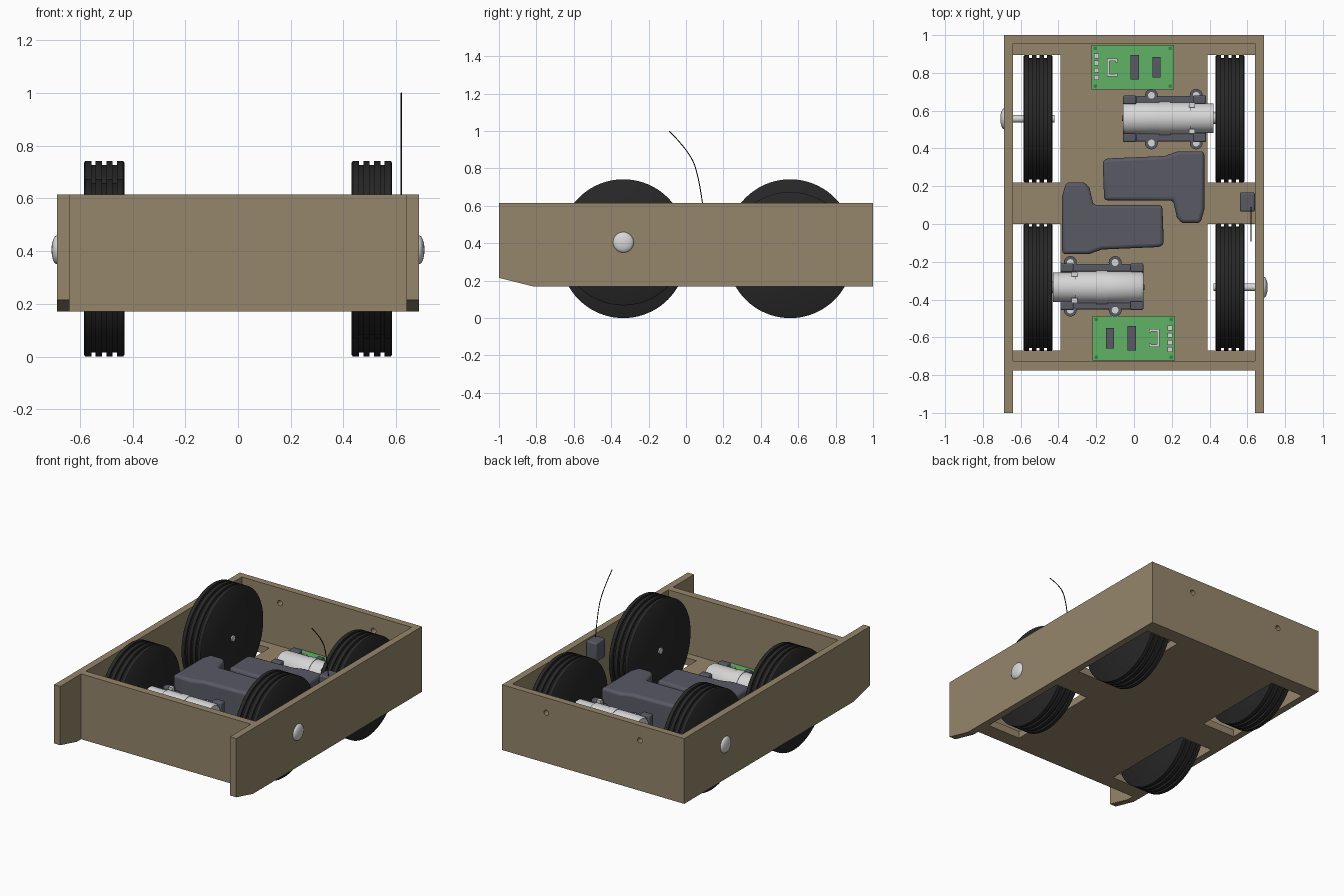
import bpy, bmesh, math
from mathutils import Matrix, Vector

cube = bpy.data.objects.get("Cube")
if cube:
    bpy.data.objects.remove(cube, do_unlink=True)


def material(name, r, g, b):
    m = bpy.data.materials.new(name)
    m.use_nodes = True
    m.diffuse_color = (r, g, b, 1)
    m.node_tree.nodes["Principled BSDF"].inputs["Base Color"].default_value = (r, g, b, 1)
    return m


WOOD = material("tan wood", 0.30, 0.24, 0.145)
RUBBER = material("black rubber", 0.02, 0.02, 0.02)
SLATE = material("slate plastic", 0.10, 0.10, 0.13)
GREEN = material("board green", 0.12, 0.45, 0.13)
DARK_GREEN = material("dark green", 0.05, 0.22, 0.06)
SILVER = material("silver metal", 0.68, 0.68, 0.68)


def finish(name, bm, mat, bevel=0.0, smooth=False):
    bmesh.ops.recalc_face_normals(bm, faces=bm.faces)
    mesh = bpy.data.meshes.new(name)
    bm.to_mesh(mesh)
    bm.free()
    mesh.materials.append(mat)
    ob = bpy.data.objects.new(name, mesh)
    bpy.context.collection.objects.link(ob)
    if bevel:
        mod = ob.modifiers.new("soft_edges", "BEVEL")
        mod.width, mod.segments = bevel, 3
    if smooth or bevel:
        bpy.ops.object.select_all(action="DESELECT")
        ob.select_set(True)
        bpy.context.view_layer.objects.active = ob
        bpy.ops.object.shade_smooth_by_angle(angle=math.radians(35))
    return ob


def box(name, x, y, z, mat, bevel=0.0):
    """Box from three (low, high) ranges."""
    bm = bmesh.new()
    bmesh.ops.create_cube(bm, size=1)
    for v in bm.verts:
        v.co = [(a + b) / 2 + c * (b - a) for (a, b), c in zip((x, y, z), v.co)]
    return finish(name, bm, mat, bevel)


def prism(name, outline, lo, hi, mat, axis="z", bevel=0.0):
    """Extrude an xy outline along z, or a yz outline along x."""
    bm = bmesh.new()
    place = (lambda p: (p[0], p[1], lo)) if axis == "z" else (lambda p: (lo, p[0], p[1]))
    face = bm.faces.new([bm.verts.new(place(p)) for p in outline])
    new = bmesh.ops.extrude_face_region(bm, geom=[face])["geom"]
    step = Vector((0, 0, hi - lo)) if axis == "z" else Vector((hi - lo, 0, 0))
    bmesh.ops.translate(bm, vec=step, verts=[g for g in new if isinstance(g, bmesh.types.BMVert)])
    return finish(name, bm, mat, bevel)


def lathe(name, profile, centre, mat, steps=64, axis="x"):
    """Spin (along, radius) points about an axis through the centre."""
    bm = bmesh.new()
    verts = [bm.verts.new((a, 0, r)) for a, r in profile]
    edges = [bm.edges.new(pair) for pair in zip(verts, verts[1:])]
    bmesh.ops.spin(bm, geom=verts + edges, axis=(1, 0, 0), cent=(0, 0, 0),
                   angle=math.tau, steps=steps)
    bmesh.ops.remove_doubles(bm, verts=bm.verts, dist=1e-5)
    turn = {"x": Matrix(), "y": Matrix.Rotation(math.pi / 2, 4, "Z"),
            "z": Matrix.Rotation(-math.pi / 2, 4, "Y")}[axis]
    bmesh.ops.transform(bm, matrix=Matrix.Translation(centre) @ turn, verts=bm.verts)
    return finish(name, bm, mat, smooth=True)


def rod(name, lo, hi, radius, centre, mat, axis="x"):
    return lathe(name, [(lo, 0), (lo, radius), (hi, radius), (hi, 0)], centre, mat, 24, axis)


# Chassis tray
BOTTOM, FLOOR, TOP = 0.17, 0.22, 0.615
half = [(0.64, -0.725), (0.64, -0.67), (0.39, -0.67), (0.39, 0), (0.64, 0),
        (0.64, 0.22), (0.39, 0.22), (0.39, 0.895), (0.64, 0.895), (0.64, 0.955)]
prism("floor", half + [(-x, y) for x, y in reversed(half)], BOTTOM, FLOOR, WOOD)
side = [(-1, 0.215), (-0.82, BOTTOM), (1, BOTTOM), (1, TOP), (-1, TOP)]
for s, label in ((1, "left"), (-1, "right")):
    prism(label + "_wall", side, s * 0.64, s * 0.687, WOOD, axis="x")
box("front_wall", (-0.64, 0.64), (-0.775, -0.725), (BOTTOM, TOP), WOOD)
back = box("back_wall", (-0.64, 0.64), (0.955, 1), (BOTTOM, TOP), WOOD)
for s in (1, -1):
    cutter = rod("hole_cutter", -0.1, 0.1, 0.018, (s * 0.353, 0.98, 0.513), WOOD, "y")
    mod = back.modifiers.new("hole", "BOOLEAN")
    mod.operation, mod.object = "DIFFERENCE", cutter
    cutter.hide_render = True
    cutter.hide_set(True)

# Wheels: grooved tyres, two driven and two free on bolts through the walls
RADIUS = 0.337
tread = [(-0.0775, 0), (-0.0775, RADIUS - 0.008), (-0.072, RADIUS)]
for g in (-0.04, 0, 0.04):
    tread += [(g - 0.008, RADIUS), (g - 0.008, RADIUS - 0.015),
              (g + 0.008, RADIUS - 0.015), (g + 0.008, RADIUS)]
tread += [(0.072, RADIUS), (0.0775, RADIUS - 0.008), (0.0775, 0)]
FRONT_Y, BACK_Y, FREE_Z = -0.335, 0.557, 0.405
for name, s, y, z in (("front_left_wheel", 1, FRONT_Y, FREE_Z),
                      ("back_right_wheel", -1, BACK_Y, FREE_Z),
                      ("front_right_wheel", -1, FRONT_Y, RADIUS),
                      ("back_left_wheel", 1, BACK_Y, RADIUS)):
    lathe(name, tread, (s * 0.508, y, z), RUBBER, 80)
    if z == FREE_Z:
        rod(name + "_axle", s * 0.422, s * 0.69, 0.02, (0, y, z), SILVER)
        cap = [(s * (0.687 + 0.021 * math.sin(a)), 0.055 * math.cos(a))
               for a in [i * math.pi / 12 for i in range(7)]]
        lathe(name + "_bolt_head", [(s * 0.687, 0)] + cap, (0, y, z), SILVER, 32)

# Front drive unit: motor with stepped gearbox
unit = []
can = [(-0.46, 0), (-0.46, 0.03), (-0.43, 0.03), (-0.43, 0.078), (-0.31, 0.078),
       (-0.31, 0.085), (-0.2, 0.085), (-0.2, 0.088), (-0.14, 0.088), (-0.14, 0.085),
       (0.035, 0.085), (0.05, 0.075), (0.05, 0)]
unit.append(lathe("motor", can, (0, FRONT_Y, RADIUS), SILVER, 48))
unit.append(rod("motor_pin", 0.03, 0.056, 0.015, (0, FRONT_Y, RADIUS), SLATE))

# Motor cradle with corner posts and screwed bosses
unit.append(box("cradle", (-0.39, 0.05), (-0.445, -0.22), (FLOOR, 0.3), SLATE, 0.01))
for s in (1, -1):
    y = -0.332 + s * 0.1
    for x in (-0.355, 0.015):
        unit.append(box("cradle_post", (x - 0.035, x + 0.035), (y - 0.023, y + 0.023),
                        (FLOOR, 0.4), SLATE, 0.008))
    unit.append(box("cradle_rail", (-0.39, 0.05), (y - 0.02, y + 0.02),
                    (FLOOR, 0.345), SLATE, 0.008))
    for x in (-0.337, -0.1):
        spot = (x, -0.33 + s * 0.126, 0)
        unit.append(rod("cradle_boss", FLOOR, 0.35, 0.034, spot, SLATE, "z"))
        unit.append(rod("cradle_screw", 0.345, 0.356, 0.018, spot, SILVER, "z"))
    unit.append(box("motor_tab", (-0.33, -0.3), (FRONT_Y + s * 0.07 - 0.012, FRONT_Y + s * 0.07 + 0.012),
                    (0.36, 0.42), SILVER))

# Battery pack
pack = [(-0.38, 0.15), (-0.36, 0.22), (-0.26, 0.22), (-0.235, 0.19), (-0.215, 0.1),
        (0.15, 0.1), (0.158, -0.11), (0.13, -0.122), (-0.17, -0.135), (-0.24, -0.16),
        (-0.38, -0.16)]
unit.append(prism("battery_pack", pack, FLOOR, 0.445, SLATE, bevel=0.018))

# Control board
unit.append(box("control_board", (-0.22, 0.217), (-0.722, -0.488), (FLOOR, 0.245), GREEN))
for x in (-0.2, 0.197):
    for y in (-0.705, -0.505):
        unit.append(rod("board_hole", 0.24, 0.247, 0.01, (x, y, 0), DARK_GREEN, "z"))
for x, w, h in ((-0.127, 0.02, 0.055), (-0.012, 0.022, 0.065)):
    unit.append(box("chip", (x - w, x + w), (-0.605 - h, -0.605 + h), (0.245, 0.265), SLATE))
for i in range(4):
    y = -0.665 + i * 0.038
    unit.append(box("pin_block", (0.177, 0.205), (y - 0.013, y + 0.013), (0.245, 0.262), SILVER))
plug = [(0.08, -0.65), (0.135, -0.65), (0.135, -0.555), (0.08, -0.555), (0.08, -0.575),
        (0.09, -0.575), (0.09, -0.568), (0.122, -0.568), (0.122, -0.637), (0.09, -0.637),
        (0.09, -0.63), (0.08, -0.63)]
unit.append(prism("plug", plug, 0.245, 0.265, SILVER))

# Back drive unit: the same parts turned half round
pivot = Matrix.Translation((-0.004, 0.1125, 0))
half_turn = pivot @ Matrix.Rotation(math.pi, 4, "Z") @ pivot.inverted()
for ob in unit:
    twin = ob.copy()
    twin.name = "back_" + ob.name
    twin.matrix_world = half_turn
    bpy.context.collection.objects.link(twin)

# Radio receiver and bent aerial
box("receiver", (0.56, 0.64), (0.065, 0.167), (0.48, 0.61), SLATE, 0.01)
curve = bpy.data.curves.new("aerial", "CURVE")
curve.dimensions = "3D"
curve.bevel_depth, curve.bevel_resolution = 0.003, 1
path = [(0.09, 0.6), (0.07, 0.75), (0.02, 0.89), (-0.09, 1.0)]
spline = curve.splines.new("NURBS")
spline.points.add(len(path) - 1)
for point, (y, z) in zip(spline.points, path):
    point.co = (0.62, y, z, 1)
spline.order_u, spline.use_endpoint_u = 3, True
curve.materials.append(RUBBER)
bpy.context.collection.objects.link(bpy.data.objects.new("aerial", curve))
